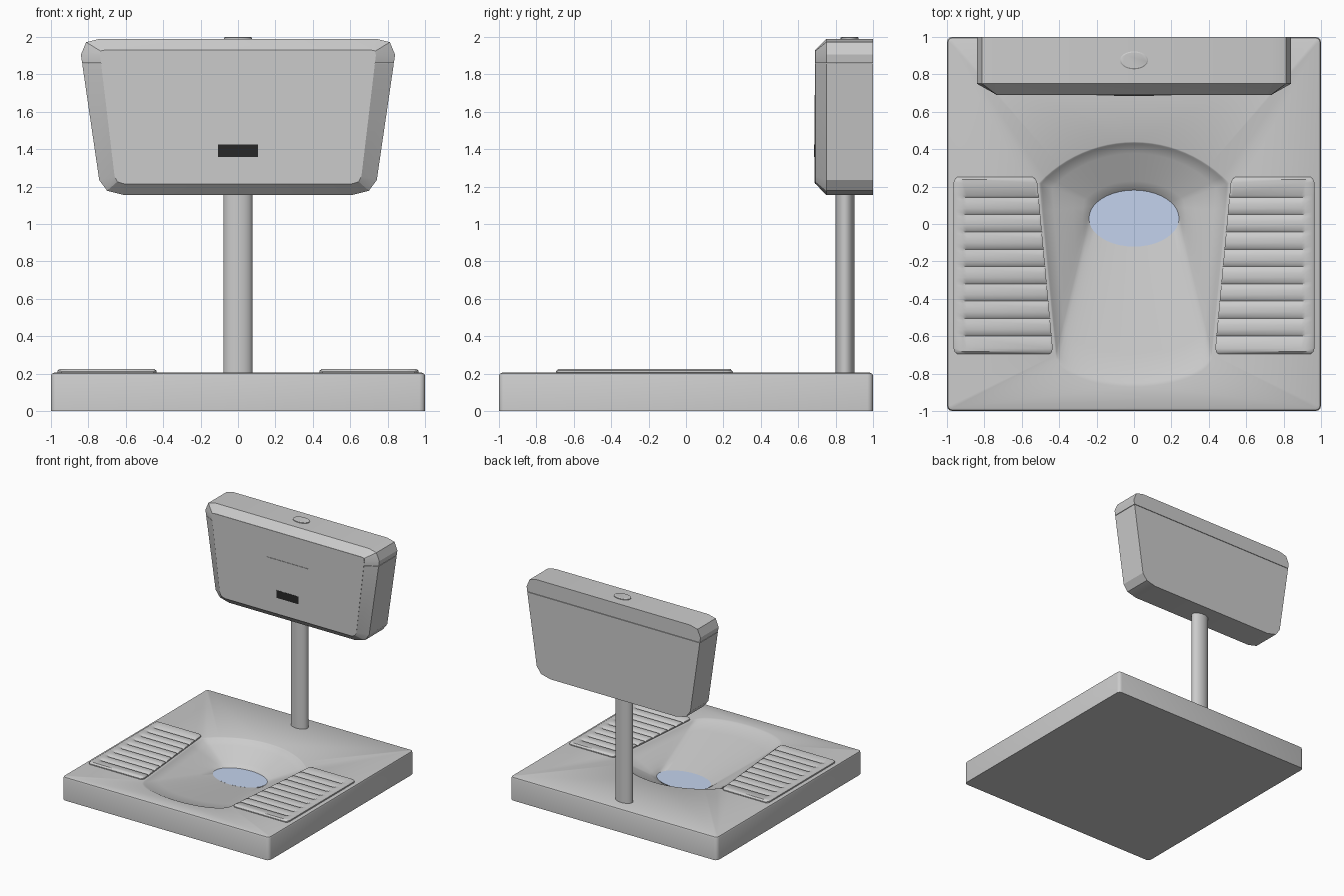
import bpy, bmesh, math
from math import sin, cos, pi, radians

if "Cube" in bpy.data.objects:
    bpy.data.objects.remove(bpy.data.objects["Cube"])


def finish(name, bm, color=None, angle=30):
    bmesh.ops.recalc_face_normals(bm, faces=bm.faces)
    me = bpy.data.meshes.new(name)
    bm.to_mesh(me)
    bm.free()
    me.shade_smooth()
    me.set_sharp_from_angle(angle=radians(angle))
    ob = bpy.data.objects.new(name, me)
    bpy.context.collection.objects.link(ob)
    if color:
        mat = bpy.data.materials.new(name)
        mat.diffuse_color = (*color, 1)
        mat.use_nodes = True
        mat.node_tree.nodes["Principled BSDF"].inputs["Base Color"].default_value = mat.diffuse_color
        me.materials.append(mat)
    return ob


def loft(bm, rings, cap_start=True, cap_end=True):
    """Skin equal-length rings of points; returns the vertex rings."""
    vs = [[bm.verts.new(p) for p in r] for r in rings]
    n = len(vs[0])
    for a, b in zip(vs, vs[1:]):
        for i in range(n):
            j = (i + 1) % n
            bm.faces.new((a[i], a[j], b[j], b[i]))
    if cap_start:
        bm.faces.new(vs[0])
    if cap_end:
        bm.faces.new(vs[-1])
    return vs


def ellipse(rx, ry, cy, z, n=40):
    return [(rx * cos(2 * pi * i / n), cy + ry * sin(2 * pi * i / n), z) for i in range(n)]


def box(name, x, z, y0, y1, color):
    bm = bmesh.new()
    loft(bm, [[(-x, y, z[0]), (x, y, z[0]), (x, y, z[1]), (-x, y, z[1])] for y in (y0, y1)])
    return finish(name, bm, color)


# Floor slab with a sunken bowl
def slab_ring(inset, z, r=0.03):
    pts = []
    for k, (sx, sy) in enumerate([(1, 1), (-1, 1), (-1, -1), (1, -1)]):
        for s in range(4):
            a = (k + s / 3) * pi / 2
            pts.append((sx * (1 - r) + (r - inset) * cos(a), sy * (1 - r) + (r - inset) * sin(a), z))
    return pts


# Each bowl point pairs an opening position with a drain position
RIM, DRAIN = [], []


def add_pair(x, y, deg):
    RIM.append((x, y))
    DRAIN.append((0.24 * cos(radians(deg)), 0.03 + 0.15 * sin(radians(deg))))


R = 0.701
half = math.asin(0.51 / R)
for i in range(24):
    d = 180 + 180 * i / 24
    add_pair(0.42 * cos(radians(d)), -0.70 + 0.17 * sin(radians(d)), d)
for i in range(6):
    add_pair(0.42 + 0.09 * i / 6, -0.70 + 0.92 * i / 6, 30 * i / 6)
for i in range(24):
    a = half * (1 - 2 * i / 24)
    add_pair(R * sin(a), 0.44 - R + R * cos(a), 30 + 120 * i / 24)
for i in range(6):
    add_pair(-0.51 + 0.09 * i / 6, 0.22 - 0.92 * i / 6, 150 + 30 * i / 6)


def bowl_ring(t, z):
    return [(a[0] + (b[0] - a[0]) * t, a[1] + (b[1] - a[1]) * t, z) for a, b in zip(RIM, DRAIN)]


bm = bmesh.new()
outer = loft(bm, [slab_ring(0, 0), slab_ring(0, 0.188), slab_ring(0.005, 0.2), slab_ring(0.017, 0.205)],
             cap_end=False)[-1]
steps = [(0, 0.205), (0.025, 0.202), (0.05, 0.192)]
steps += [(0.05 + 0.95 * i / 5, 0.192 - 0.127 * i / 5) for i in range(1, 6)]
rings = [bowl_ring(t, z) for t, z in steps]
rings.append([(x * 0.9, 0.03 + (y - 0.03) * 0.9, 0.04) for x, y in DRAIN])
inner = loft(bm, rings, cap_start=False)[0]
edges = [bm.edges.get((r[i], r[(i + 1) % len(r)])) for r in (outer, inner) for i in range(len(r))]
bmesh.ops.triangle_fill(bm, use_beauty=True, edges=edges)
finish("floor_slab", bm, angle=35)

# Water surface in the drain
bm = bmesh.new()
bm.faces.new([bm.verts.new(p) for p in ellipse(0.241, 0.151, 0.03, 0.066)])
for f in bm.faces:
    f.normal_update()
finish("water", bm, (0.55, 0.65, 0.85))


# Ribbed foot rests: a height field with nine grooves running across
def foot_rest(name, side):
    y_top, y_bot, pitch, first = 0.25, -0.695, 0.0925, 0.142
    rows = [(y_top, 0.02, 0), (y_top - 0.012, 0.006, 1), (y_top - 0.03, 0, 1)]
    for g in range(9):
        for k in ((-1, 0, 1, 3, 5, 7) if g < 8 else (-1, 0, 1)):
            lift = 0 if k == 0 else abs(sin(pi * k / 8)) ** 0.45
            rows.append((first - pitch * (g + k / 8), 0, lift))
    rows = [r for i, r in enumerate(rows) if i == 0 or r[0] < rows[i - 1][0] - 1e-4]
    rows += [(y_bot + 0.03, 0, 1), (y_bot + 0.012, 0.006, 1), (y_bot, 0.02, 0)]
    bm = bmesh.new()
    grid = []
    for n, (y, inset, lift) in enumerate(rows):
        x_in = 0.432 + 0.088 * (y - y_bot) / (y_top - y_bot) + inset
        x_out = 0.965 - inset
        end = n in (0, len(rows) - 1)
        top, edge = (0.212, 0.212) if end else (0.225, 0.216)
        groove = top if end else 0.208 + 0.017 * lift
        cols = [(x_out, edge), (x_out - 0.012, top), (x_out - 0.05, top), (0.895, groove),
                (x_in + 0.015, groove), (x_in, min(edge, groove))]
        grid.append([bm.verts.new((side * x, y, z)) for x, z in cols])
    for a, b in zip(grid, grid[1:]):
        for i in range(len(a) - 1):
            bm.faces.new((a[i], a[i + 1], b[i + 1], b[i]))
    rim = [e for e in bm.edges if e.is_boundary]
    new = bmesh.ops.extrude_edge_only(bm, edges=rim)["geom"]
    for v in new:
        if isinstance(v, bmesh.types.BMVert):
            v.co.z = 0.195
    bottom = [e for e in bm.edges if e.is_boundary]
    bmesh.ops.holes_fill(bm, edges=bottom)
    finish(name, bm, angle=40)


foot_rest("left_foot_rest", -1)
foot_rest("right_foot_rest", 1)

# Flush pipe
bm = bmesh.new()
loft(bm, [ellipse(0.078, 0.05, 0.85, z) for z in (0.2, 1.17)])
finish("flush_pipe", bm)

# Cistern: tapered outline with a chamfered front, split into body and lid
OUT = [(0.61, 1.155), (0.70, 1.178), (0.742, 1.235), (0.84, 1.905), (0.812, 1.972), (0.74, 1.99)]
INN = [(0.61, 1.215), (0.645, 1.226), (0.66, 1.255), (0.737, 1.90), (0.735, 1.925), (0.71, 1.93)]


def tank_ring(half_pts, y):
    return [(x, y, z) for x, z in half_pts] + [(-x, y, z) for x, z in reversed(half_pts)]


def tank_part(name, z, keep_below):
    bm = bmesh.new()
    loft(bm, [tank_ring(INN, 0.692), tank_ring(OUT, 0.75), tank_ring(OUT, 1.0)])
    cut = bmesh.ops.bisect_plane(bm, geom=bm.verts[:] + bm.edges[:] + bm.faces[:],
                                 plane_co=(0, 0, z), plane_no=(0, 0, 1),
                                 clear_outer=keep_below, clear_inner=not keep_below)
    bmesh.ops.holes_fill(bm, edges=[e for e in cut["geom_cut"] if isinstance(e, bmesh.types.BMEdge)])
    finish(name, bm, angle=25)


tank_part("cistern_body", 1.858, True)
tank_part("cistern_lid", 1.862, False)
bm = bmesh.new()
loft(bm, [tank_ring(INN, y) for y in (0.69, 0.693)])
finish("cistern_front_panel", bm)

# Sensor plate, dark window and top button
box("sensor_plate", 0.2, (1.22, 1.69), 0.686, 0.692, (0.7, 0.7, 0.7))
box("sensor_window", 0.106, (1.358, 1.424), 0.684, 0.69, (0.02, 0.02, 0.02))
bm = bmesh.new()
loft(bm, [ellipse(rx, ry, 0.875, z) for rx, ry, z in
          ((0.075, 0.048, 1.985), (0.075, 0.048, 1.996), (0.068, 0.042, 2.0))])
finish("flush_button", bm)
